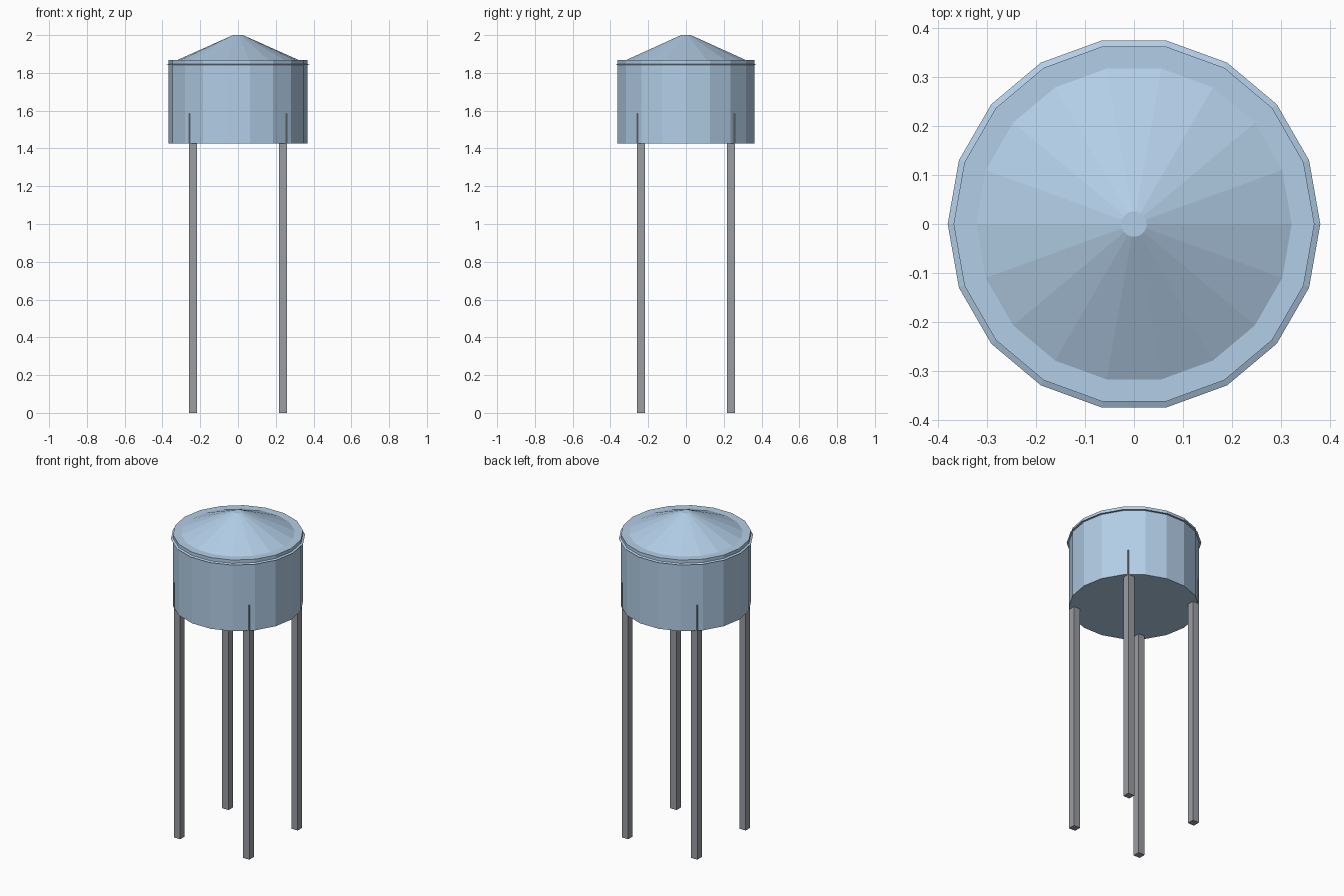
import bpy
import math

if "Cube" in bpy.data.objects:
    bpy.data.objects.remove(bpy.data.objects["Cube"])

SIDES = 18


def material(name, color):
    mat = bpy.data.materials.new(name)
    mat.diffuse_color = (*color, 1.0)
    mat.use_nodes = True
    mat.node_tree.nodes["Principled BSDF"].inputs["Base Color"].default_value = mat.diffuse_color
    return mat


steel_blue = material("blue_paint", (0.45, 0.62, 0.80))
dark_grey = material("grey_metal", (0.33, 0.34, 0.37))


def finish(name, mat):
    obj = bpy.context.object
    obj.name = name
    obj.data.materials.append(mat)
    return obj


def frustum(name, r_bottom, r_top, z0, z1, mat):
    bpy.ops.mesh.primitive_cone_add(vertices=SIDES, radius1=r_bottom, radius2=r_top,
                                    depth=z1 - z0, location=(0, 0, (z0 + z1) / 2))
    obj = bpy.context.object
    # put a corner on the x axis, whatever the primitive's start angle
    v = obj.data.vertices[0].co
    obj.rotation_euler.z = -math.atan2(v.y, v.x)
    bpy.ops.object.transform_apply(location=False, rotation=True, scale=False)
    return finish(name, mat)


# Tank drum, with a flat top that shows as a ledge around the roof
frustum("tank", 0.368, 0.368, 1.425, 1.868, steel_blue)

# Conical roof; its lower edge pokes out through the drum as a thin eave
frustum("roof", 0.38, 0.026, 1.842, 2.0, steel_blue)

# Four square legs, their outer corners just breaking through the drum wall
LEG_TOP, LEG_W, LEG_POS = 1.585, 0.044, 0.238
for side_y, label_y in ((-1, "front"), (1, "back")):
    for side_x, label_x in ((-1, "left"), (1, "right")):
        bpy.ops.mesh.primitive_cube_add(
            size=1, location=(side_x * LEG_POS, side_y * LEG_POS, LEG_TOP / 2))
        bpy.context.object.scale = (LEG_W, LEG_W, LEG_TOP)
        bpy.ops.object.transform_apply(location=False, rotation=False, scale=True)
        finish(f"{label_y}_{label_x}_leg", dark_grey)
